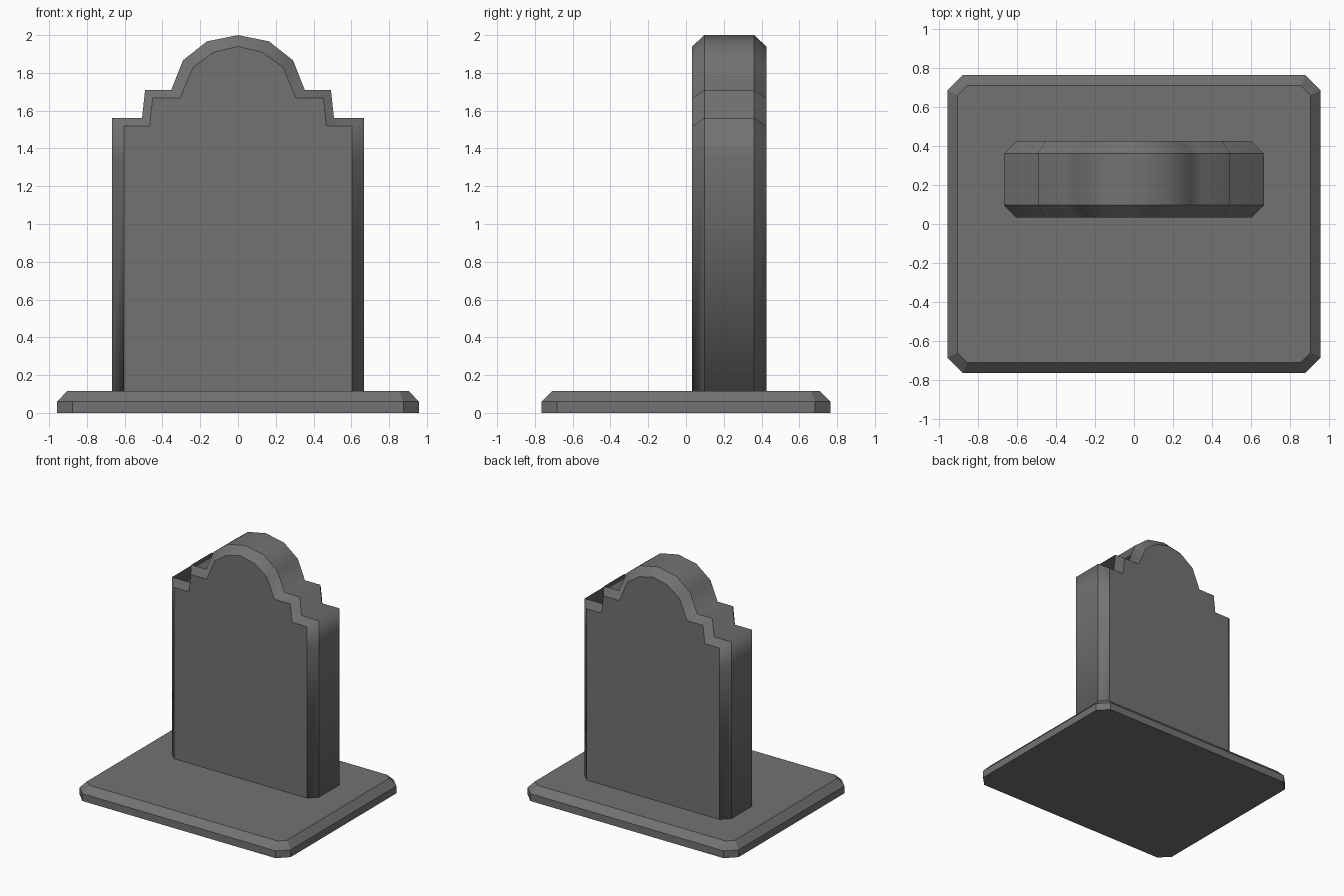
import bpy, bmesh

if "Cube" in bpy.data.objects:
    bpy.data.objects.remove(bpy.data.objects["Cube"])

stone = bpy.data.materials.new("grey stone")
stone.diffuse_color = (0.17, 0.17, 0.17, 1)
stone.use_nodes = True
stone.node_tree.nodes["Principled BSDF"].inputs["Base Color"].default_value = stone.diffuse_color


def lofted(name, rings, smooth_bands):
    """Skin matching closed rings and cap both ends; rings stay sharp edges."""
    bm = bmesh.new()
    loops = [[bm.verts.new(p) for p in ring] for ring in rings]
    for a, b in zip(loops, loops[1:]):
        n = len(a)
        for i in range(n):
            j = (i + 1) % n
            f = bm.faces.new((a[i], a[j], b[j], b[i]))
            f.smooth = smooth_bands
    bm.faces.new(loops[0])
    bm.faces.new(loops[-1])
    bmesh.ops.recalc_face_normals(bm, faces=bm.faces)
    for loop in loops:
        for v, w in zip(loop, loop[1:] + loop[:1]):
            bm.edges.get((v, w)).smooth = False
    mesh = bpy.data.meshes.new(name)
    bm.to_mesh(mesh)
    bm.free()
    mesh.materials.append(stone)
    obj = bpy.data.objects.new(name, mesh)
    bpy.context.collection.objects.link(obj)
    return obj


def cut_rectangle(x, y, c, z):
    """Rectangle with cut corners at height z."""
    return [(x, y - c, z), (x - c, y, z), (c - x, y, z), (-x, y - c, z),
            (-x, c - y, z), (c - x, -y, z), (x - c, -y, z), (x, c - y, z)]


def mirrored(half, y):
    """Full headstone outline from its right half, ending at the crown."""
    full = half + [(-x, z) for x, z in reversed(half[:-1])]
    return [(x, y, z) for x, z in full]


# Plinth with cut corners and a bevelled top
lofted("plinth", [cut_rectangle(0.957, 0.764, 0.08, 0),
                  cut_rectangle(0.957, 0.764, 0.08, 0.06),
                  cut_rectangle(0.905, 0.71, 0.05, 0.115)], False)

# Headstone: stepped shoulders, arched crown, bevelled front and back
outer = [(0.667, 0.115), (0.667, 1.35), (0.667, 1.562), (0.508, 1.562),
         (0.492, 1.709), (0.354, 1.709), (0.291, 1.867), (0.164, 1.967), (0, 2)]
inner = [(0.603, 0.115), (0.603, 1.33), (0.603, 1.52), (0.468, 1.52),
         (0.452, 1.666), (0.307, 1.666), (0.238, 1.83), (0.127, 1.91), (0, 1.94)]
lofted("headstone", [mirrored(inner, 0.033), mirrored(outer, 0.097),
                     mirrored(outer, 0.361), mirrored(inner, 0.425)], True)
